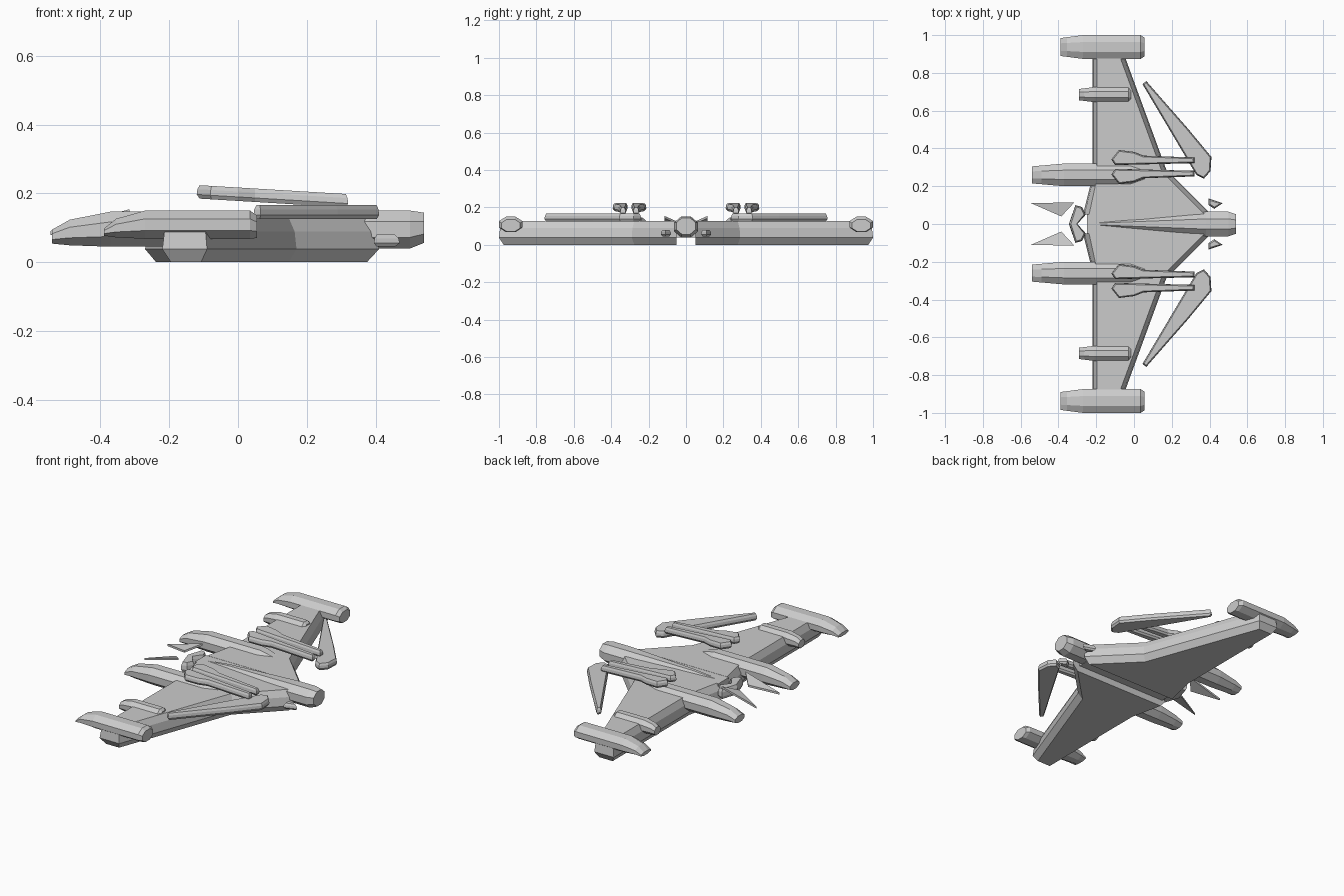
import bpy, bmesh
from math import cos, sin, pi, sqrt
from mathutils import Vector

default_cube = bpy.data.objects.get("Cube")
if default_cube:
    bpy.data.objects.remove(default_cube)


def make_material(name, color):
    material = bpy.data.materials.new(name)
    material.use_nodes = True
    material.diffuse_color = color
    shader = material.node_tree.nodes["Principled BSDF"]
    shader.inputs["Base Color"].default_value = color
    return material


hull_grey = make_material("hull_grey", (0.6, 0.6, 0.6, 1))


def loft(name, rings, mirror=True):
    """Skin equal-length rings, cap both ends, and mirror left to right."""
    bm = bmesh.new()
    rows = [[bm.verts.new(point) for point in ring] for ring in rings]
    count = len(rows[0])
    for lower, upper in zip(rows, rows[1:]):
        for i in range(count):
            j = (i + 1) % count
            bm.faces.new((lower[i], lower[j], upper[j], upper[i]))
    bm.faces.new(reversed(rows[0]))
    bm.faces.new(rows[-1])
    bmesh.ops.recalc_face_normals(bm, faces=bm.faces)
    mesh = bpy.data.meshes.new(name)
    bm.to_mesh(mesh)
    bm.free()
    mesh.materials.append(hull_grey)
    part = bpy.data.objects.new(name, mesh)
    bpy.context.collection.objects.link(part)
    if mirror:
        modifier = part.modifiers.new("mirror", "MIRROR")
        modifier.use_axis = (False, True, False)
        modifier.use_mirror_merge = False


def inset(outline, distance):
    """Move every edge of a counter-clockwise outline inward."""
    points = [Vector(point) for point in outline]
    result = []
    for i, point in enumerate(points):
        before = (point - points[i - 1]).normalized()
        after = (points[(i + 1) % len(points)] - point).normalized()
        normal_a = Vector((-before.y, before.x))
        normal_b = Vector((-after.y, after.x))
        spread = max(1 + normal_a.dot(normal_b), 0.5)
        result.append(point + (normal_a + normal_b) * distance / spread)
    return result


def slab(name, outline, bottom, top, bevel, slope=0.0, keel=0.0, mirror=True):
    """Plate with bevelled rims; slope tips the nose, keel holds the inner edge."""
    rings = []
    for share, rim in ((0, bevel), (0.3, 0), (0.7, bevel / 4), (1, bevel)):
        height = bottom + share * (top - bottom)
        ring = []
        for original, moved in zip(outline, inset(outline, rim)):
            y = original[1] if original[1] <= keel else moved.y
            ring.append((moved.x, y, height - slope * moved.x))
        rings.append(ring)
    loft(name, rings, mirror)


def pod(name, tail, nose, y, width, bottom, top, taper, cut,
        tail_width=0.75, tail_height=0.4, nose_size=0.8, tip_z=0.08, mirror=True):
    """Octagonal body with a tapered tail and a cut-back nose."""
    stations = []
    for share in (0, 0.3, 1):
        wide = tail_width + (1 - tail_width) * share
        tall = tail_height + (1 - tail_height) * sqrt(share)
        stations.append((tail + taper * share, wide, tall))
    stations += [(nose - cut, 1, 1), (nose, nose_size, nose_size)]
    middle = (bottom + top) / 2
    rings = []
    for x, wide, tall in stations:
        centre = tip_z + (middle - tip_z) * tall
        half_width = wide * width / 2 / cos(pi / 8)
        half_height = tall * (top - bottom) / 2 / cos(pi / 8)
        angles = [(step + 0.5) * pi / 4 for step in range(8)]
        rings.append([(x, y + half_width * cos(a), centre + half_height * sin(a))
                      for a in angles])
    loft(name, rings, mirror)


# Swept wings with a keel slot between them, bridged by the deck
keel = 0.05
wing_outline = [(0.41, keel), (0.17, 0.29), (-0.09, 1), (-0.22, 1), (-0.22, 0.25), (-0.27, keel)]
slab("wing", wing_outline, bottom=0, top=0.127, bevel=0.025, keel=keel)
deck_outline = [(-0.25, -keel), (0.36, -keel), (0.36, keel), (-0.25, keel)]
slab("centre_deck", deck_outline, bottom=0.04, top=0.126, bevel=0, mirror=False)

# Fuselage spine widening toward the nose
pod("fuselage", tail=-0.24, nose=0.54, y=0, width=0.13, bottom=0.04, top=0.15,
    taper=0.62, cut=0.04, tail_width=0.1, tail_height=0.1, tip_z=0.12, mirror=False)

# Nacelles on the wing roots, pods at the tips and at mid wing
pod("engine_nacelle", tail=-0.54, nose=0.16, y=0.26, width=0.12, bottom=0.045, top=0.147,
    taper=0.17, cut=0.18, nose_size=0.5, tip_z=0.06)
pod("tip_pod", tail=-0.39, nose=0.055, y=0.937, width=0.126, bottom=0.068, top=0.15,
    taper=0.12, cut=0.02, tail_height=0.25)
pod("mid_wing_pod", tail=-0.29, nose=-0.015, y=0.685, width=0.08, bottom=0.07, top=0.147,
    taper=0.08, cut=0.015, tail_height=0.6)

# Detached blades ahead of the leading edges
blade_outline = [(0.33, 0.26), (0.37, 0.24), (0.405, 0.28), (0.41, 0.355),
                 (0.29, 0.5), (0.065, 0.757), (0.045, 0.74)]
slab("forward_blade", blade_outline, bottom=0.125, top=0.166, bevel=0.007)

# Paired long guns, flared away from a shared line and tipped nose down
gun_line = 0.302
gun_flare = [(-0.1, 0.01), (0.32, 0.02), (0.32, 0.05), (0.05, 0.06),
             (0, 0.08), (-0.08, 0.09), (-0.12, 0.04)]
for name, side in (("outer_gun", 1), ("inner_gun", -1)):
    gun_outline = [(x, gun_line + side * flare) for x, flare in gun_flare][::side]
    slab(name, gun_outline, bottom=0.178, top=0.217, bevel=0.007, slope=0.06)

# Chevron tail bracket
bracket_outline = [(-0.345, 0), (-0.3, 0), (-0.255, 0.05), (-0.275, 0.09), (-0.31, 0.1)]
slab("tail_bracket", bracket_outline, bottom=0.065, top=0.125, bevel=0.008)

# Tilted triangular tail fins
fin_corners = [(-0.545, 0.11, 0.085), (-0.385, 0.04, 0.115), (-0.315, 0.115, 0.148)]
fin_faces = [[(x, y, z + lift) for x, y, z in fin_corners] for lift in (-0.006, 0.006)]
loft("tail_fin", fin_faces)

# Small canards beside the nose
canard_outline = [(0.395, 0.1), (0.425, 0.08), (0.47, 0.11), (0.395, 0.135)]
slab("nose_canard", canard_outline, bottom=0.045, top=0.08, bevel=0.008)
